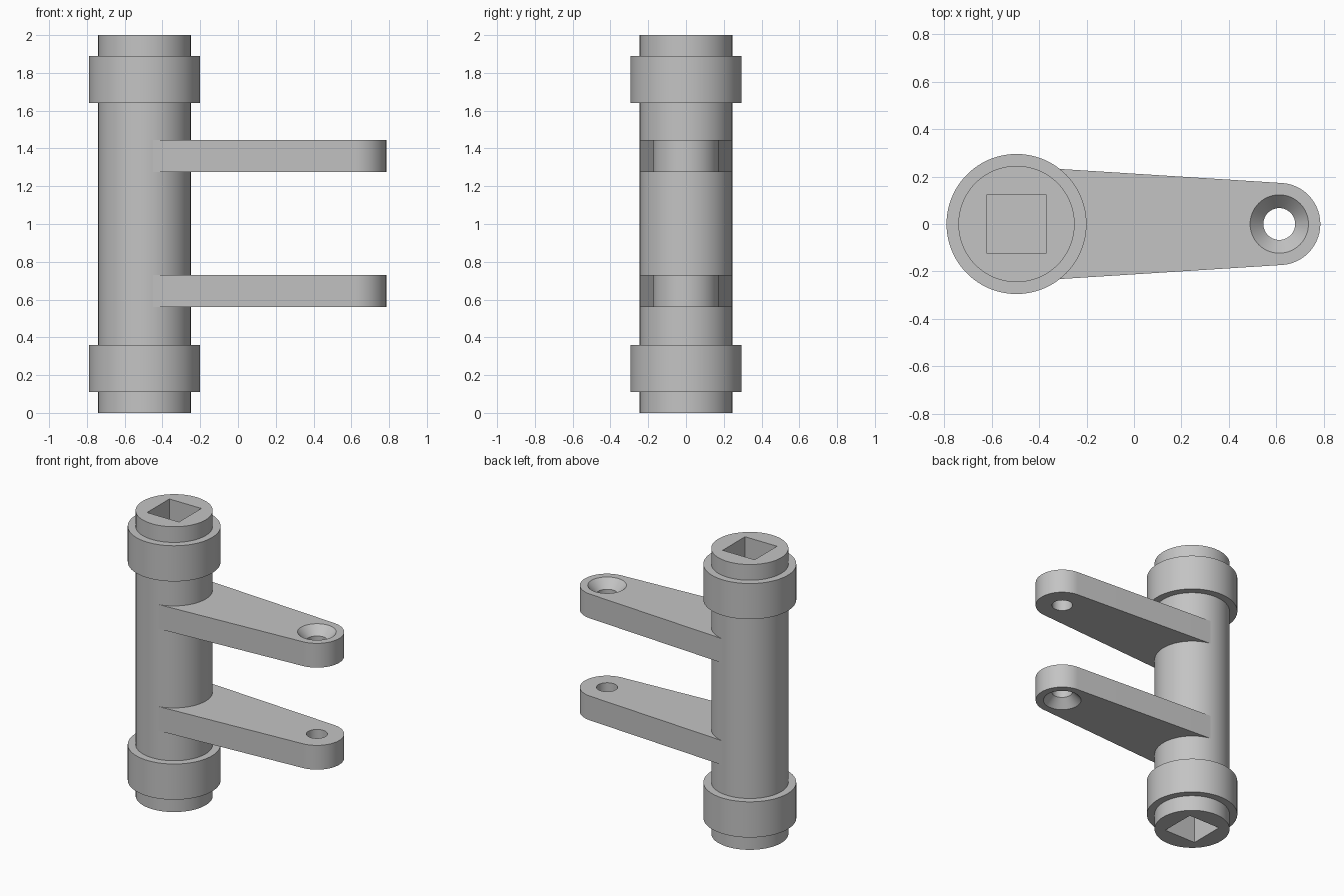
import bpy, bmesh
from math import pi, sin, cos, asin, radians
from mathutils import Matrix

if "Cube" in bpy.data.objects:
    bpy.data.objects.remove(bpy.data.objects["Cube"], do_unlink=True)

SHAFT_X, SHAFT_R = -0.495, 0.245
PIN_X, PIN_R = 0.612, 0.173
COLLAR_R = 0.295
HEIGHT = 2.0

grey = bpy.data.materials.new("plain grey")
grey.use_nodes = True
grey.diffuse_color = (0.55, 0.55, 0.55, 1)
grey.node_tree.nodes["Principled BSDF"].inputs["Base Color"].default_value = grey.diffuse_color


def make_object(name, bm):
    bmesh.ops.recalc_face_normals(bm, faces=bm.faces)
    mesh = bpy.data.meshes.new(name)
    bm.to_mesh(mesh)
    bm.free()
    mesh.materials.append(grey)
    obj = bpy.data.objects.new(name, mesh)
    bpy.context.collection.objects.link(obj)
    return obj


def lathe(name, profile, x, segments=96):
    """Closed solid turned from (radius, z) points about a vertical axis."""
    bm = bmesh.new()
    rings = [[bm.verts.new((x + r * cos(2 * pi * i / segments),
                            r * sin(2 * pi * i / segments), z))
              for i in range(segments)] for r, z in profile]
    for low, high in zip(rings, rings[1:]):
        for i in range(segments):
            j = (i + 1) % segments
            bm.faces.new((low[i], low[j], high[j], high[i]))
    bm.faces.new(rings[0])
    bm.faces.new(rings[-1])
    return make_object(name, bm)


def block(name, x, z, size, height):
    bm = bmesh.new()
    bmesh.ops.create_cube(bm, size=1, matrix=Matrix.Translation((x, 0, z))
                          @ Matrix.Diagonal((size, size, height, 1)))
    return make_object(name, bm)


def activate(obj):
    bpy.ops.object.select_all(action='DESELECT')
    obj.select_set(True)
    bpy.context.view_layer.objects.active = obj


def cut(obj, cutter):
    mod = obj.modifiers.new("cut", 'BOOLEAN')
    mod.operation, mod.solver, mod.object = 'DIFFERENCE', 'EXACT', cutter
    activate(obj)
    bpy.ops.object.modifier_apply(modifier=mod.name)
    bpy.data.objects.remove(cutter, do_unlink=True)


def smooth(obj):
    activate(obj)
    bpy.ops.object.shade_smooth_by_angle(angle=radians(30))


# Shaft with a collar near each end
half = [(SHAFT_R, 0), (SHAFT_R, 0.11), (COLLAR_R, 0.11), (COLLAR_R, 0.36), (SHAFT_R, 0.36)]
shaft = lathe("shaft", half + [(r, HEIGHT - z) for r, z in reversed(half)], SHAFT_X)

# Blind square socket in each end
for z in (0, HEIGHT):
    cut(shaft, block("socket_cutter", SHAFT_X, z, 0.248, 0.72))
smooth(shaft)


def arm(name, z0, z1, sink_on_top):
    # Tapered outline tangent to the shaft and the rounded tip
    a = pi / 2 - asin((SHAFT_R - PIN_R) / (PIN_X - SHAFT_X))
    root = SHAFT_R - 0.002
    steps = 40
    outline = [(PIN_X + PIN_R * cos(t), PIN_R * sin(t))
               for t in (-a + 2 * a * i / steps for i in range(steps + 1))]
    outline += [(SHAFT_X + root * cos(a), root * sin(a)),
                (SHAFT_X + root * cos(a), -root * sin(a))]
    bm = bmesh.new()
    face = bm.faces.new([bm.verts.new((x, y, z0)) for x, y in outline])
    result = bmesh.ops.extrude_face_region(bm, geom=[face])
    top = [v for v in result["geom"] if isinstance(v, bmesh.types.BMVert)]
    bmesh.ops.translate(bm, verts=top, vec=(0, 0, z1 - z0))
    obj = make_object(name, bm)

    # Countersunk pin hole: the slope continues a little past the surface
    face_z, back_z, up = (z1, z0, 1) if sink_on_top else (z0, z1, -1)
    hole = [(0.067, back_z - 0.05 * up), (0.067, face_z - 0.06 * up),
            (0.123, face_z), (0.142, face_z + 0.02 * up)]
    cut(obj, lathe("pin_hole_cutter", hole, PIN_X, 64))
    smooth(obj)


arm("lower_arm", 0.56, 0.73, False)
arm("upper_arm", 1.275, 1.445, True)
